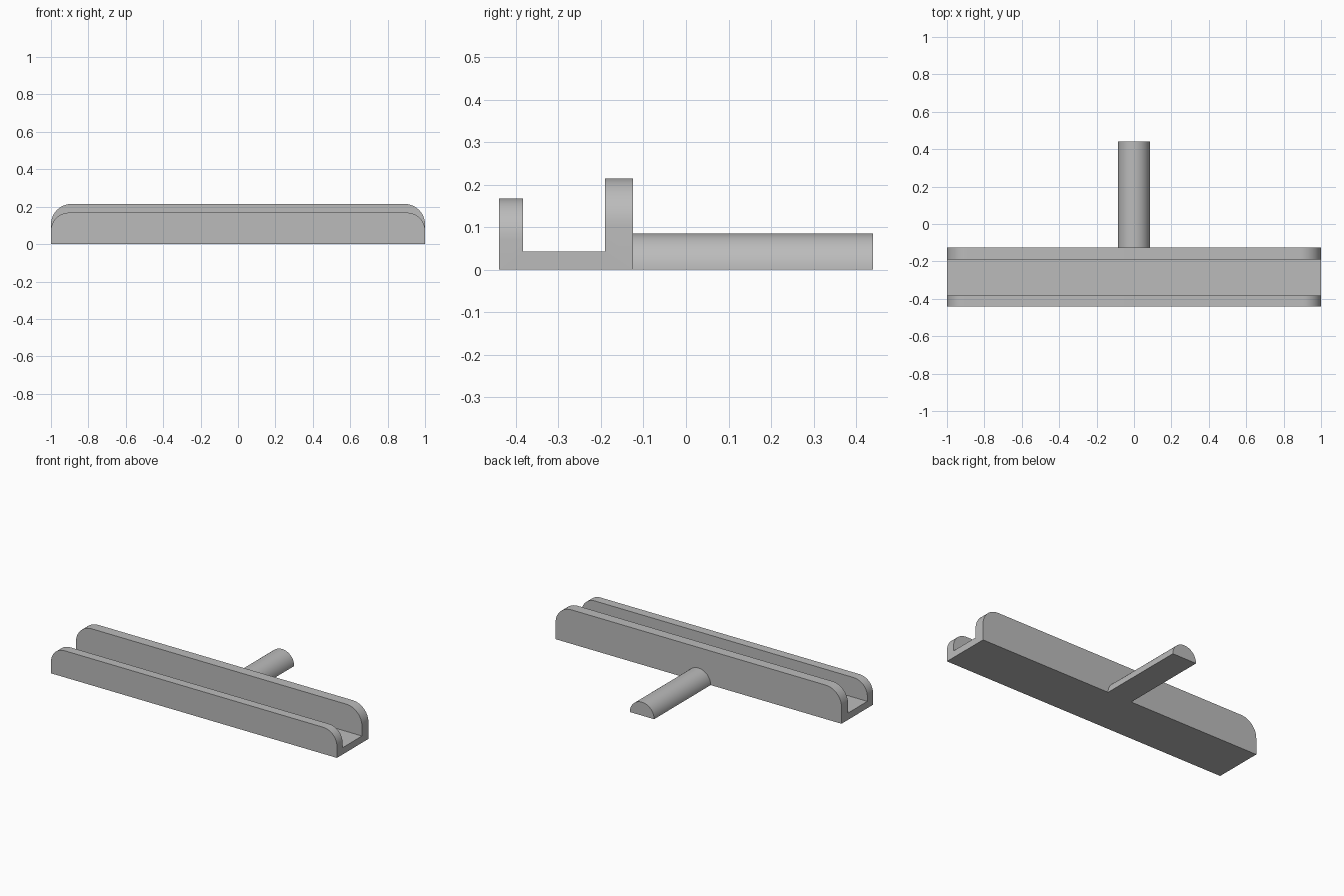
import bpy, bmesh, math

cube = bpy.data.objects.get("Cube")
if cube:
    bpy.data.objects.remove(cube, do_unlink=True)

grey = bpy.data.materials.new("plain grey")
grey.use_nodes = True
grey.diffuse_color = (0.5, 0.5, 0.5, 1)
grey.node_tree.nodes["Principled BSDF"].inputs["Base Color"].default_value = (0.5, 0.5, 0.5, 1)

FRONT, BACK = -0.44, -0.125      # outer faces of the tray
FRONT_IN, BACK_IN = -0.383, -0.19
FLOOR, FRONT_TOP, BACK_TOP = 0.043, 0.168, 0.215


def extrude_profile(points, vector):
    """Solid bmesh from a planar outline swept along a vector."""
    bm = bmesh.new()
    face = bm.faces.new([bm.verts.new(p) for p in points])
    swept = bmesh.ops.extrude_face_region(bm, geom=[face], use_keep_orig=True)
    verts = [g for g in swept["geom"] if isinstance(g, bmesh.types.BMVert)]
    bmesh.ops.translate(bm, verts=verts, vec=vector)
    bmesh.ops.recalc_face_normals(bm, faces=bm.faces[:])
    return bm


def finish(bm, name):
    mesh = bpy.data.meshes.new(name)
    bm.to_mesh(mesh)
    bm.free()
    mesh.materials.append(grey)
    obj = bpy.data.objects.new(name, mesh)
    bpy.context.collection.objects.link(obj)
    bpy.ops.object.select_all(action="DESELECT")
    obj.select_set(True)
    bpy.context.view_layer.objects.active = obj
    bpy.ops.object.shade_smooth_by_angle(angle=math.radians(30))
    return obj


# Channel tray: U section swept along x, wall ends rounded at the top
section = [(FRONT, 0), (BACK, 0), (BACK, BACK_TOP), (BACK_IN, BACK_TOP),
           (BACK_IN, FLOOR), (FRONT_IN, FLOOR), (FRONT_IN, FRONT_TOP), (FRONT, FRONT_TOP)]
tray = extrude_profile([(-1, y, z) for y, z in section], (2, 0, 0))
for top, radius in ((FRONT_TOP, 0.095), (BACK_TOP, 0.11)):
    ends = [e for e in tray.edges
            if all(abs(v.co.z - top) < 1e-4 and abs(abs(v.co.x) - 1) < 1e-4 for v in e.verts)
            and abs(e.verts[0].co.x - e.verts[1].co.x) < 1e-4]
    bmesh.ops.bevel(tray, geom=ends, offset=radius, offset_type="OFFSET",
                    segments=12, profile=0.5, affect="EDGES")
finish(tray, "channel_tray")

# Half-round handle behind the tray, flat side down
R, STEPS = 0.085, 32
arc = [(R * math.cos(math.pi * i / STEPS), BACK, R * math.sin(math.pi * i / STEPS))
       for i in range(STEPS + 1)]
handle = extrude_profile(arc, (0, 0.44 - BACK, 0))
hidden = [f for f in handle.faces if all(abs(v.co.y - BACK) < 1e-4 for v in f.verts)]
bmesh.ops.delete(handle, geom=hidden, context="FACES_ONLY")
finish(handle, "half_round_handle")
